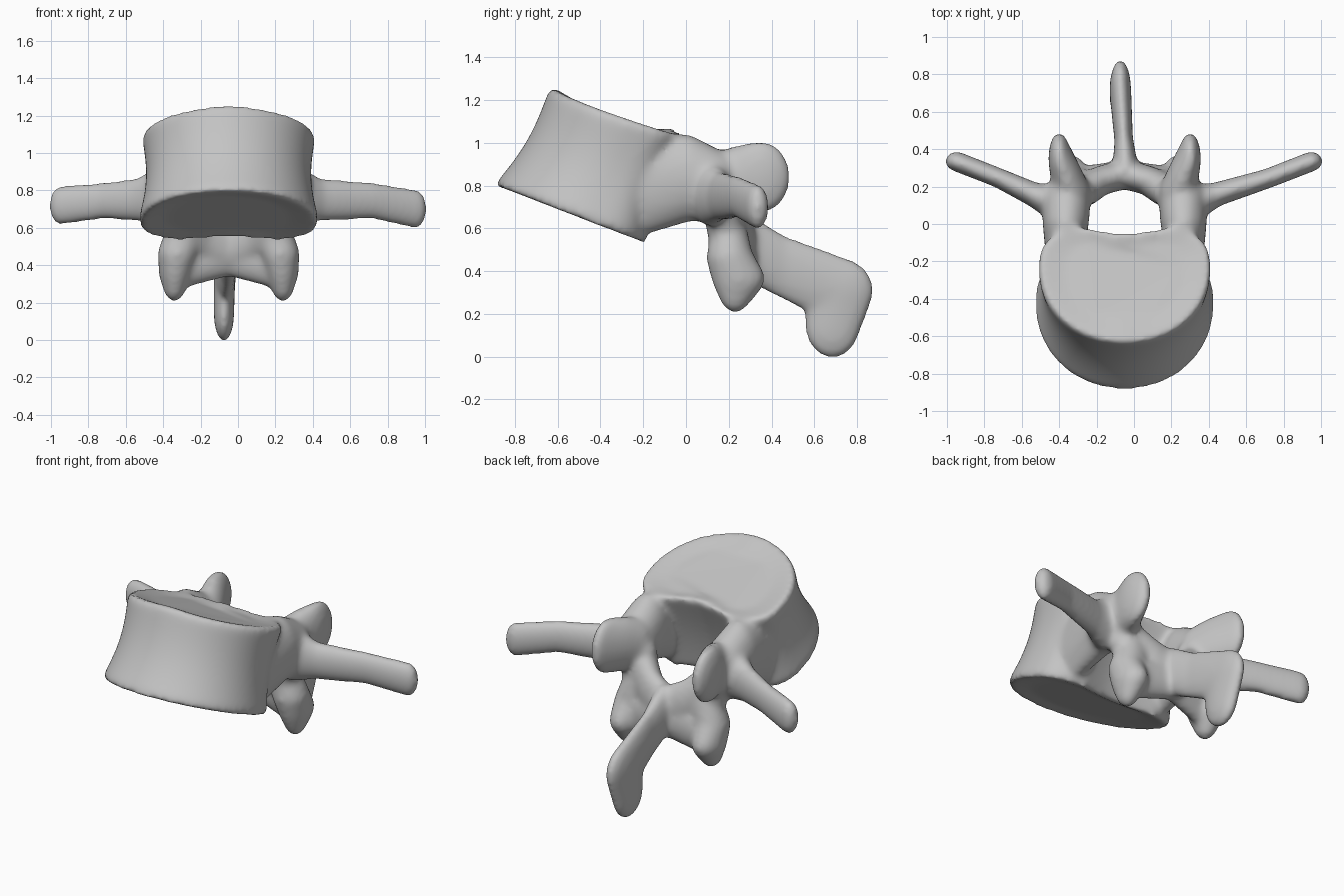
import bpy
import bmesh
import math
from mathutils import Vector

MIDLINE = -0.05      # the bone leans slightly to its right
parts = []

default_cube = bpy.data.objects.get("Cube")
if default_cube:
    bpy.data.objects.remove(default_cube, do_unlink=True)

bone = bpy.data.materials.new("bone grey")
bone.use_nodes = True
grey = (0.55, 0.55, 0.55, 1)
bone.diffuse_color = grey
bone.node_tree.nodes["Principled BSDF"].inputs["Base Color"].default_value = grey


def add_part(name, bm):
    bmesh.ops.recalc_face_normals(bm, faces=bm.faces[:])
    mesh = bpy.data.meshes.new(name)
    bm.to_mesh(mesh)
    bm.free()
    obj = bpy.data.objects.new(name, mesh)
    bpy.context.collection.objects.link(obj)
    mesh.materials.append(bone)
    parts.append(obj)


def unit_sphere_points():
    bm = bmesh.new()
    bmesh.ops.create_icosphere(bm, subdivisions=3, radius=1)
    points = [v.co.copy() for v in bm.verts]
    bm.free()
    return points


SPHERE = unit_sphere_points()


def limb(name, stations):
    """Chain of hulls between neighbouring ellipsoids (centre, radii)."""
    bm = bmesh.new()
    for pair in zip(stations, stations[1:]):
        cloud = [bm.verts.new([c + q * r for c, q, r in zip(centre, p, radii)])
                 for centre, radii in pair for p in SPHERE]
        bmesh.ops.convex_hull(bm, input=cloud)
        loose = [v for v in bm.verts if not v.link_faces]
        bmesh.ops.delete(bm, geom=loose, context="VERTS")
    add_part(name, bm)


def vertebral_body(segments=96, levels=20):
    """Tilted, waisted drum with a round front and a flatter, hollowed back."""
    low_front, high_front = Vector((0, -0.90, 0.80)), Vector((0, -0.635, 1.265))
    low_back, high_back = Vector((0, -0.17, 0.52)), Vector((0, 0.01, 1.05))
    bm = bmesh.new()
    rings = []
    for level in range(levels + 1):
        t = level / levels
        front, back = low_front.lerp(high_front, t), low_back.lerp(high_back, t)
        middle = front.lerp(back, 0.62)
        rim = 0.03 * abs(2 * t - 1) ** 20
        scale = 1 - 0.07 * math.sin(math.pi * t) - rim
        width = (0.485 - 0.02 * t) * scale
        ring = []
        for i in range(segments):
            a = math.tau * i / segments
            c, s = math.cos(a), math.sin(a)
            power = 0.65 if s > 0 else 0.97
            across = math.copysign(abs(c) ** power, c)
            along = abs(s) ** power
            if s > 0:
                along -= 0.2 * max(0, 1 - (across / 0.55) ** 2)
                point = middle.lerp(back, along * scale)
            else:
                point = middle.lerp(front, along * scale)
            sag = 0.03 * t * abs(across)
            ring.append(bm.verts.new((MIDLINE + width * across, point.y, point.z - sag)))
        rings.append(ring)
    for lower, upper in zip(rings, rings[1:]):
        for i in range(segments):
            j = (i + 1) % segments
            bm.faces.new((lower[i], lower[j], upper[j], upper[i]))
    # slightly dished end plates
    for ring, sign in ((rings[0], 1), (rings[-1], -1)):
        centre = sum((v.co for v in ring), Vector()) / segments
        inner = [bm.verts.new(centre.lerp(v.co, 0.7) + Vector((0, 0, 0.02 * sign))) for v in ring]
        for i in range(segments):
            j = (i + 1) % segments
            bm.faces.new((ring[i], ring[j], inner[j], inner[i]))
        bm.faces.new(inner)
    add_part("vertebral_body", bm)


vertebral_body()

# paired parts on each side of the canal
for side, label in ((1, "left"), (-1, "right")):
    def at(offset, y, z):
        return (MIDLINE + side * offset, y, z)

    limb(label + "_pedicle", [
        (at(0.32, -0.19, 0.80), (0.10, 0.10, 0.23)),
        (at(0.315, 0.01, 0.835), (0.125, 0.09, 0.205)),
        (at(0.31, 0.15, 0.80), (0.13, 0.10, 0.165))])
    limb(label + "_superior_articular_process", [
        (at(0.29, 0.17, 0.80), (0.11, 0.09, 0.165)),
        (at(0.31, 0.25, 0.825), (0.085, 0.11, 0.165)),
        (at(0.35, 0.35, 0.84), (0.058, 0.14, 0.17))])
    limb(label + "_transverse_process", [
        (at(0.36, 0.11, 0.77), (0.09, 0.10, 0.16)),
        (at(0.48, 0.155, 0.75), (0.07, 0.065, 0.115)),
        ((side * 0.72, 0.245, 0.745), (0.06, 0.052, 0.098)),
        ((side * 0.95, 0.335, 0.71 - side * 0.01), (0.06, 0.053, 0.105))])
    limb(label + "_pars", [
        (at(0.27, 0.16, 0.75), (0.12, 0.09, 0.13)),
        (at(0.23, 0.19, 0.58), (0.11, 0.09, 0.10))])
    limb(label + "_inferior_articular_process", [
        (at(0.23, 0.20, 0.57), (0.11, 0.09, 0.10)),
        (at(0.275, 0.205, 0.46), (0.105, 0.11, 0.10)),
        (at(0.285, 0.245, 0.365), (0.09, 0.125, 0.10)),
        (at(0.29, 0.23, 0.29), (0.06, 0.075, 0.085))])
    limb(label + "_lamina", [
        (at(0.21, 0.185, 0.64), (0.09, 0.09, 0.15)),
        (at(0.12, 0.235, 0.56), (0.07, 0.08, 0.15)),
        (at(0.0, 0.265, 0.50), (0.06, 0.08, 0.15))])
    limb(label + "_lamina_web", [
        (at(0.23, 0.24, 0.41), (0.08, 0.07, 0.13)),
        (at(0.0, 0.27, 0.47), (0.06, 0.07, 0.13))])

# spine pointing back and down
limb("spinous_process", [
    ((-0.045, 0.29, 0.51), (0.07, 0.07, 0.155)),
    ((-0.055, 0.45, 0.42), (0.05, 0.07, 0.15)),
    ((-0.073, 0.715, 0.31), (0.058, 0.165, 0.155)),
    ((-0.075, 0.685, 0.145), (0.055, 0.13, 0.155))])

# fuse everything into one smooth bone
for obj in bpy.context.selected_objects:
    obj.select_set(False)
for obj in parts:
    obj.select_set(True)
bpy.context.view_layer.objects.active = parts[0]
bpy.ops.object.join()
vertebra = parts[0]
vertebra.name = "vertebra"

fuse = vertebra.modifiers.new("fuse", "REMESH")
fuse.mode = "VOXEL"
fuse.voxel_size = 0.014
soften = vertebra.modifiers.new("soften", "SMOOTH")
soften.factor = 0.5
soften.iterations = 20
for name in ("fuse", "soften"):
    bpy.ops.object.modifier_apply(modifier=name)
vertebra.data.materials.clear()
vertebra.data.materials.append(bone)
bpy.ops.object.shade_smooth_by_angle(angle=math.radians(60))
